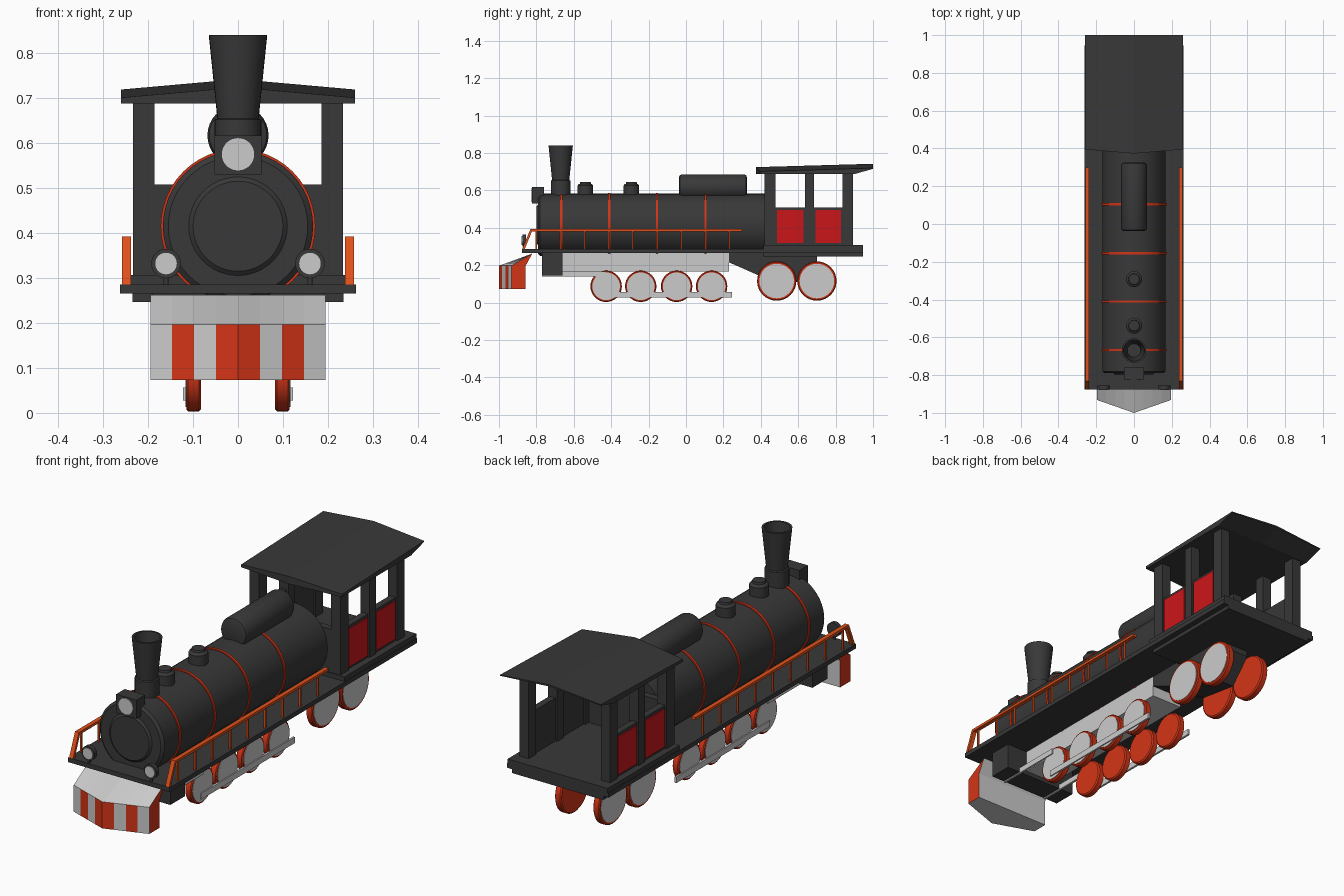
import bpy, bmesh
from math import pi, sin, cos, radians
from mathutils import Matrix, Vector

if "Cube" in bpy.data.objects:
    bpy.data.objects.remove(bpy.data.objects["Cube"])


def material(name, rgb):
    m = bpy.data.materials.new(name)
    m.diffuse_color = (*rgb, 1)
    m.use_nodes = True
    m.node_tree.nodes["Principled BSDF"].inputs["Base Color"].default_value = m.diffuse_color
    return m


BLACK = material("black", (0.04, 0.04, 0.04))
RED = material("rim_red", (0.65, 0.035, 0.008))
ORANGE = material("rail_orange", (0.75, 0.08, 0.01))
DOOR = material("door_red", (0.6, 0.008, 0.01))
GREY = material("grey", (0.8, 0.8, 0.8))


def finish(name, bm, mat, smooth=False):
    bmesh.ops.recalc_face_normals(bm, faces=bm.faces)
    me = bpy.data.meshes.new(name)
    bm.to_mesh(me)
    bm.free()
    for m in (mat if isinstance(mat, list) else [mat]):
        me.materials.append(m)
    ob = bpy.data.objects.new(name, me)
    bpy.context.collection.objects.link(ob)
    if smooth:
        me.shade_smooth()
        me.set_sharp_from_angle(angle=radians(35))
    return ob


def box(name, x, y, z, mat):
    """Box from (min, max) pairs."""
    bm = bmesh.new()
    bmesh.ops.create_cube(bm, size=1)
    for v in bm.verts:
        v.co = [r[0] + (c + 0.5) * (r[1] - r[0]) for c, r in zip(v.co, (x, y, z))]
    return finish(name, bm, mat)


def lathe(name, profile, origin, axis, mat, n=32, closed=False):
    """Spin (radius, height) points about an axis through origin."""
    bm = bmesh.new()
    rings = [[bm.verts.new((r * cos(2 * pi * i / n), r * sin(2 * pi * i / n), h))
              for i in range(n)] for r, h in profile]
    pairs = list(zip(rings, rings[1:]))
    if closed:
        pairs.append((rings[-1], rings[0]))
    for a, b in pairs:
        for i in range(n):
            j = (i + 1) % n
            bm.faces.new((a[i], a[j], b[j], b[i]))
    if not closed:
        bm.faces.new(rings[0])
        bm.faces.new(rings[-1])
    rot = Vector((0, 0, 1)).rotation_difference(Vector(axis)).to_matrix().to_4x4()
    bm.transform(Matrix.Translation(origin) @ rot)
    return finish(name, bm, mat, True)


def extrude_x(name, pts, x0, x1, mat):
    """Side profile of (y, z) points pushed from x0 to x1."""
    bm = bmesh.new()
    f = bm.faces.new([bm.verts.new((x0, y, z)) for y, z in pts])
    new = bmesh.ops.extrude_face_region(bm, geom=[f])["geom"]
    for v in new:
        if isinstance(v, bmesh.types.BMVert):
            v.co.x = x1
    return finish(name, bm, mat)


# Boiler with door and bands
Y = (0, 1, 0)
lathe("boiler", [(0.155, -0.79), (0.167, -0.78), (0.167, 0.42)], (0, 0, 0.415), Y, BLACK, 48)
lathe("boiler_door", [(0.10, -0.798), (0.112, -0.788)], (0, 0, 0.415), Y, BLACK, 48)
for i, y in enumerate((-0.667, -0.41, -0.155, 0.104)):
    lathe(f"boiler_band_{i}", [(0.16, y - 0.006), (0.172, y - 0.006), (0.172, y + 0.006),
          (0.16, y + 0.006)], (0, 0, 0.415), Y, RED, 48, True)

# Chimney and domes
Z = (0, 0, 1)
lathe("chimney", [(0.03, 0.56), (0.052, 0.56), (0.052, 0.652), (0.046, 0.655), (0.065, 0.84),
      (0.056, 0.84), (0.035, 0.66)], (0, -0.67, 0), Z, BLACK, 32, True)
lathe("chimney_floor", [(0.036, 0.63), (0.036, 0.665)], (0, -0.67, 0), Z, BLACK)
for i, y in enumerate((-0.538, -0.292)):
    lathe(f"small_dome_{i}", [(0.042, 0.55), (0.042, 0.625), (0.036, 0.633), (0.03, 0.635),
          (0.028, 0.645)], (0, y, 0), Z, BLACK)
lathe("long_dome", [(0.055, -0.037), (0.064, -0.033), (0.068, -0.022), (0.068, 0.31),
      (0.064, 0.321), (0.055, 0.325)], (0, 0, 0.617), Y, BLACK)

# Headlamp and marker lamps
box("headlamp_case", (-0.052, 0.052), (-0.823, -0.76), (0.53, 0.617), BLACK)
lathe("headlamp_glass", [(0.037, -0.827), (0.037, -0.80)], (0, 0, 0.575), Y, GREY)
for s in (-1, 1):
    lathe("marker_lamp", [(0.033, -0.875), (0.033, -0.856)], (s * 0.16, 0, 0.332), Y, BLACK)
    lathe("marker_glass", [(0.025, -0.879), (0.025, -0.86)], (s * 0.16, 0, 0.332), Y, GREY)
    lathe("marker_stem", [(0.006, 0.28), (0.006, 0.305)], (s * 0.16, -0.866, 0), Z, BLACK, 12)

# Running board and underframe
box("running_board", (-0.262, 0.262), (-0.877, 0.945), (0.265, 0.286), BLACK)
box("cab_floor", (-0.258, 0.258), (0.415, 0.945), (0.28, 0.307), BLACK)
box("cab_sill", (-0.235, 0.235), (0.415, 0.945), (0.247, 0.27), BLACK)
box("underframe", (-0.08, 0.08), (-0.66, 0.23), (0.165, 0.268), GREY)
box("front_block", (-0.19, 0.19), (-0.77, -0.66), (0.145, 0.268), BLACK)
extrude_x("rear_frame", [(0.23, 0.268), (0.23, 0.215), (0.40, 0.14), (0.60, 0.11),
          (0.70, 0.22), (0.70, 0.268)], -0.08, 0.08, BLACK)

# Wheels and rods
wheels = [(y, 0.087, 0.084) for y in (-0.427, -0.242, -0.05, 0.137)]
wheels += [(y, 0.115, 0.105) for y in (0.485, 0.70)]
for s in (-1, 1):
    for y, z, r in wheels:
        lathe("wheel", [(r - 0.006, 0.082), (r, 0.087), (r, 0.111), (r - 0.005, 0.115)],
              (0, y, z), (s, 0, 0), RED)
        lathe("wheel_face", [(r * 0.88, 0.10), (r * 0.88, 0.117)], (0, y, z), (s, 0, 0), GREY)
    side = sorted((s * 0.112, s * 0.122))
    box("coupling_rod", side, (-0.445, 0.245), (0.028, 0.056), GREY)
    box("piston_guide", side, (-0.77, -0.43), (0.14, 0.166), GREY)

# Cowcatcher: striped wedge, one slice per stripe
bm = bmesh.new()
slices = []
for x in (-0.195, -0.147, -0.098, -0.049, 0, 0.049, 0.098, 0.147, 0.195):
    yf = -1 + 0.068 * abs(x) / 0.195
    slices.append([bm.verts.new((x, y, z)) for y, z in
                   ((yf, 0.073), (yf, 0.197), (-0.822, 0.262), (-0.857, 0.197), (-0.857, 0.073))])
for i, (a, b) in enumerate(zip(slices, slices[1:])):
    for k in range(5):
        f = bm.faces.new((a[k], a[(k + 1) % 5], b[(k + 1) % 5], b[k]))
        f.material_index = int(k == 0 and i in (1, 3, 4, 6))
for end in (slices[0], slices[-1]):
    bm.faces.new(end).material_index = 1
finish("cowcatcher", bm, [GREY, RED])

# Handrails
for s in (-1, 1):
    side = sorted((s * 0.238, s * 0.258))
    extrude_x("handrail", [(-0.876, 0.286), (-0.862, 0.286), (-0.824, 0.380), (0.30, 0.380),
              (0.30, 0.392), (-0.832, 0.392)], *side, ORANGE)
    for i in range(9):
        y = -0.80 + i * 0.129
        box("handrail_post", sorted((s * 0.244, s * 0.252)), (y - 0.004, y + 0.004),
            (0.28, 0.385), ORANGE)

# Cab posts, side panels, doors
posts = ((0.42, 0.478), (0.636, 0.684), (0.838, 0.893))
for s in (-1, 1):
    for y in posts:
        box("cab_post", sorted((s * 0.186, s * 0.234)), y, (0.30, 0.70), BLACK)
    for a, b in zip(posts, posts[1:]):
        box("cab_side_panel", sorted((s * 0.195, s * 0.226)), (a[1], b[0]), (0.30, 0.508), BLACK)
        box("cab_door_panel", sorted((s * 0.20, s * 0.231)), (a[1] + 0.008, b[0] - 0.008),
            (0.318, 0.495), DOOR)
box("cab_front_wall", (-0.19, 0.19), (0.42, 0.45), (0.30, 0.508), BLACK)

# Cab roof: shallow gable rising to the rear, undercut at the back
bm = bmesh.new()
sec = []
for x, dz, dy in ((-0.26, 0, 0), (0, 0.023, -0.022), (0.26, 0, 0)):
    sec.append([bm.verts.new((x, y, z)) for y, z in
                ((0.395 + dy, 0.688), (0.395 + dy, 0.701 + dz), (1.0, 0.719 + dz),
                 (1.0, 0.715 + dz * 0.8), (0.905, 0.688))])
for a, b in zip(sec, sec[1:]):
    for k in range(5):
        bm.faces.new((a[k], a[(k + 1) % 5], b[(k + 1) % 5], b[k]))
bm.faces.new(sec[0])
bm.faces.new(sec[-1])
finish("cab_roof", bm, BLACK)
